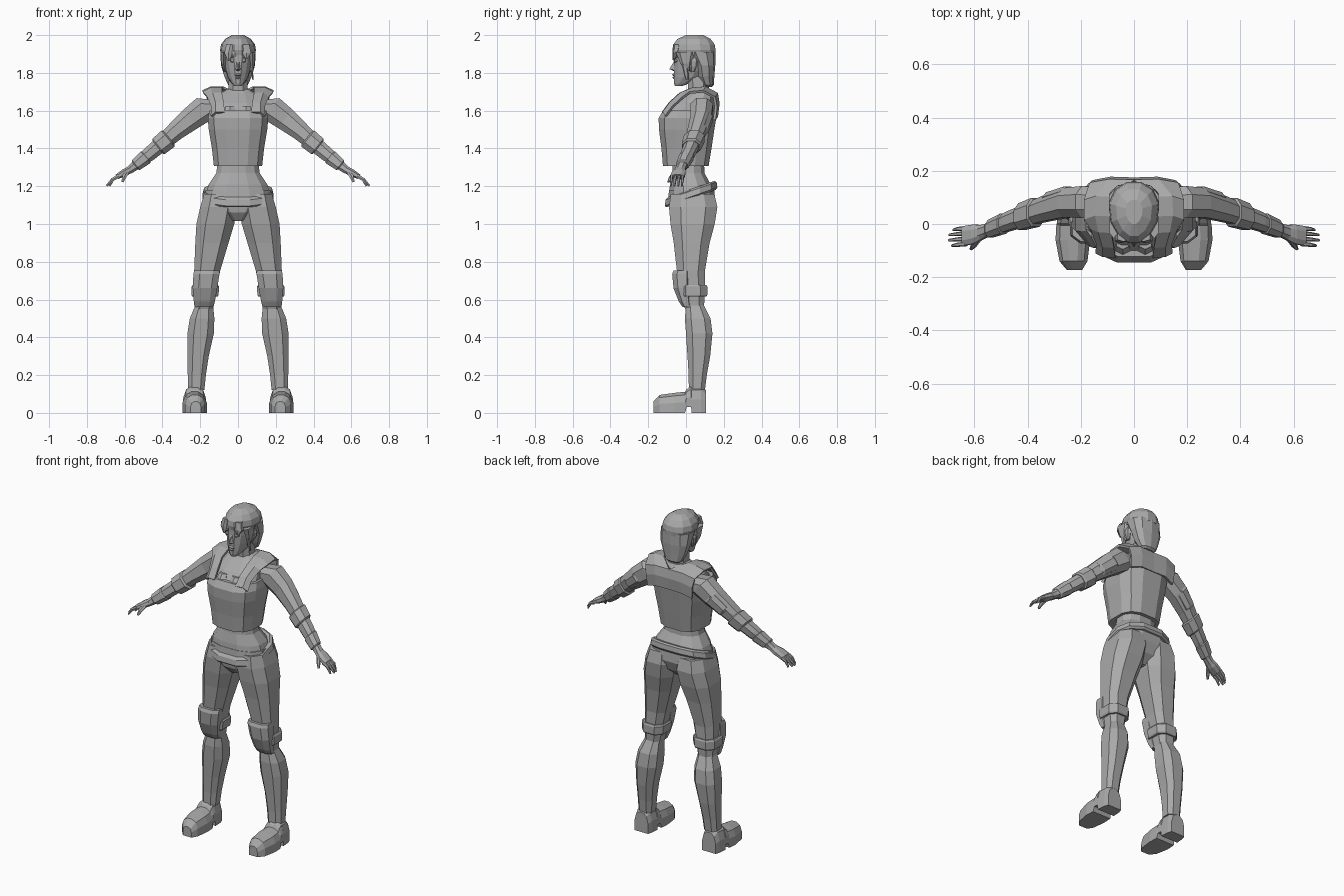
import bpy, bmesh, math
from mathutils import Vector

grey = bpy.data.materials.new("plain_grey")
grey.diffuse_color = (0.4, 0.4, 0.4, 1)


def make(name, verts, faces, mirror=False, solid=0):
    me = bpy.data.meshes.new(name)
    me.from_pydata([tuple(v) for v in verts], [], faces)
    bm = bmesh.new()
    bm.from_mesh(me)
    bmesh.ops.recalc_face_normals(bm, faces=bm.faces)
    bm.to_mesh(me)
    bm.free()
    me.materials.append(grey)
    ob = bpy.data.objects.new(name, me)
    bpy.context.collection.objects.link(ob)
    if solid:
        m = ob.modifiers.new("thickness", 'SOLIDIFY')
        m.thickness = solid
        m.offset = 0
    if mirror:
        m = ob.modifiers.new("mirror", 'MIRROR')
        m.use_mirror_merge = False
    return ob


def loft(name, rings, mirror=False):
    n, k = len(rings[0]), len(rings)
    verts = [p for r in rings for p in r]
    faces = [(i * n + j, i * n + (j + 1) % n, (i + 1) * n + (j + 1) % n, (i + 1) * n + j)
             for i in range(k - 1) for j in range(n)]
    faces += [tuple(range(n)), tuple(range((k - 1) * n, k * n))]
    return make(name, verts, faces, mirror)


def unit_ring(n, p):
    """Rounded square outline touching -1..1 on both axes."""
    f = lambda v: math.copysign(abs(v) ** p, v)
    pts = [(f(math.cos(a)), f(math.sin(a)))
           for a in ((i + 0.5) * 2 * math.pi / n for i in range(n))]
    mx, my = max(p[0] for p in pts), max(p[1] for p in pts)
    return [(x / mx, y / my) for x, y in pts]


def ring(z, x0, x1, y0, y1, n=8, p=0.75, tilt=0, taper=0):
    cx, cy, rx, ry = (x0 + x1) / 2, (y0 + y1) / 2, (x1 - x0) / 2, (y1 - y0) / 2
    return [Vector((cx + u * rx * (1 - taper * max(0, -v)), cy + v * ry, z + tilt * v * ry))
            for u, v in unit_ring(n, p)]


def body(name, rows, n=12, **kw):
    """Centred part from rows of height, half width, front, back."""
    return loft(name, [ring(z, -w, w, a, b, n, **kw) for z, w, a, b in rows])


def limb(name, rows, n=8, **kw):
    return loft(name, [ring(*r, n=n, **kw) for r in rows], True)


def tube(name, rows, up=(0.63, 0, 0.776), n=8, mirror=True):
    """Part along a free path: x, y, z, half height, half depth."""
    up = Vector(up)
    side = Vector((0, 1, 0))
    return loft(name, [[Vector(r[:3]) + up * r[3] * u + side * r[4] * v
                        for u, v in unit_ring(n, 0.85)] for r in rows], mirror)


# Vest, with straps and back panel as one folded ribbon
body("vest", [(1.31, .115, -.10, .105), (1.308, .128, -.122, .12), (1.40, .138, -.13, .135),
              (1.50, .155, -.143, .15), (1.56, .16, -.145, .16), (1.60, .15, -.122, .165)], p=.7)
rows = [(.07, .14, -.122, 1.59), (.075, .138, -.085, 1.64), (.085, .16, -.03, 1.69),
        (.085, .185, .03, 1.715), (.08, .185, .10, 1.722), (0, .165, .16, 1.69),
        (0, .155, .168, 1.64), (0, .15, .16, 1.57)]
verts = []
for xi, xo, y, z in rows:
    verts += [(xi, y, z), ((xi + xo) / 2 + .01, y + .003, z), (xo, y + (.015 if y < 0 else -.01), z - .02)]
make("vest_straps", verts, [(3 * i + j, 3 * i + j + 1, 3 * i + j + 4, 3 * i + j + 3)
                            for i in range(len(rows) - 1) for j in range(2)], True, .014)

# Upper chest and neck
body("chest", [(1.52, .12, -.11, .14), (1.60, .135, -.10, .15), (1.64, .13, -.065, .15),
               (1.69, .10, -.005, .145), (1.715, .055, .02, .13)], p=.75)
limb("bust", [(1.54, .008, .075, -.12, -.04), (1.59, .008, .075, -.123, -.04),
              (1.625, .02, .065, -.095, -.04)], n=6)
body("neck", [(1.65, .07, -.01, .135), (1.69, .052, .012, .125), (1.78, .048, .008, .115)], n=8)

# Waist, hips and belt
body("waist", [(1.34, .105, -.07, .095), (1.27, .115, -.073, .098),
               (1.21, .155, -.085, .13), (1.15, .175, -.09, .15)], p=.8)
body("hips", [(1.18, .172, -.09, .15), (1.12, .18, -.095, .155), (1.06, .11, -.085, .13),
              (1.015, .035, -.05, .08)], p=.8)
body("belt", [(1.135, .178, -.105, .158), (1.145, .187, -.112, .166),
              (1.175, .18, -.108, .162), (1.185, .165, -.095, .15)], p=.8, tilt=.35)

# Legs
limb("thigh", [(1.16, .02, .178, -.08, .15), (1.09, .006, .2, -.09, .166),
               (1.0, .02, .22, -.082, .152), (.9, .05, .226, -.065, .125),
               (.75, .095, .232, -.048, .1), (.65, .115, .232, -.04, .1),
               (.55, .132, .226, -.005, .095)])
limb("shin", [(.57, .132, .226, .0, .095), (.5, .125, .255, -.006, .13),
              (.42, .128, .268, .0, .14), (.3, .155, .267, .008, .128),
              (.2, .17, .266, .014, .11), (.12, .178, .265, .015, .1)])
limb("knee_pad", [(.755, .10, .232, -.065, .03), (.735, .098, .236, -.073, .03),
                  (.66, .11, .24, -.066, .03), (.59, .122, .234, -.038, .03),
                  (.56, .13, .23, -.018, .03)])
limb("knee_strap", [(.615, .108, .242, -.035, .108), (.625, .103, .246, -.04, .113),
                    (.668, .1, .246, -.04, .113), (.677, .106, .24, -.035, .108)])

# Boots, with an arch notch in front of the heel
sole = [(0, 0), (1, 0), (1, .5), (.88, .85), (.65, 1), (.35, 1), (.12, .85), (0, .5)]
loft("boot", [[Vector((x0 + u * (x1 - x0), y, z0 + v * (z1 - z0))) for u, v in sole]
              for y, x0, x1, z0, z1 in [
                  (-.173, .195, .252, 0, .06), (-.14, .175, .28, 0, .095),
                  (-.06, .165, .295, 0, .106), (-.005, .168, .292, 0, .112),
                  (.003, .17, .29, .03, .125), (.027, .172, .288, .03, .142),
                  (.03, .172, .288, 0, .142), (.08, .175, .283, 0, .142),
                  (.106, .183, .275, 0, .12)]], True)

# Arms, bands and cuffs
tube("arm", [(.09, .08, 1.61, .06, .055), (.175, .083, 1.612, .07, .06),
             (.25, .08, 1.557, .062, .055), (.33, .058, 1.492, .05, .048),
             (.41, .032, 1.42, .041, .04), (.47, .01, 1.37, .038, .036),
             (.555, -.025, 1.30, .023, .025), (.58, -.033, 1.282, .02, .028)])
tube("elbow_band", [(.365, .047, 1.457, .046, .046), (.37, .044, 1.452, .055, .054),
                    (.42, .028, 1.411, .052, .05), (.425, .026, 1.406, .044, .043)])
tube("upper_arm_pad", [(.235, .105, 1.57, .035, .028), (.25, .105, 1.557, .045, .036),
                       (.32, .085, 1.498, .038, .034), (.335, .075, 1.485, .03, .025)])
tube("wrist_cuff", [(.485, .004, 1.357, .034, .033), (.49, .002, 1.353, .04, .038),
                    (.54, -.018, 1.312, .033, .033), (.545, -.02, 1.308, .026, .027)])

# Hands
tube("palm", [(.565, -.03, 1.292, .019, .025), (.60, -.038, 1.272, .02, .036),
              (.64, -.045, 1.25, .014, .037)])
for i, (y, tip) in enumerate([(-.016, .683), (-.035, .698), (-.055, .7), (-.075, .688)]):
    tube(f"finger_{i + 1}", [(.63, y, 1.255, .01, .009), (.663, y - .003, 1.236, .009, .008),
                             (tip - .004, y - .006, 1.203, .005, .005)], n=6)
tube("thumb", [(.588, -.058, 1.275, .013, .012), (.602, -.08, 1.25, .011, .01),
               (.612, -.093, 1.222, .006, .006)], up=(.9, 0, .4), n=6)

# Face
body("head", [(1.73, .02, -.058, -.02), (1.745, .034, -.064, .02), (1.775, .054, -.064, .08),
              (1.81, .066, -.064, .11), (1.86, .077, -.063, .125), (1.91, .08, -.062, .13),
              (1.96, .065, -.045, .12)], p=.85, taper=.2)
make("nose", [(-.006, -.062, 1.865), (.006, -.062, 1.865), (-.016, -.06, 1.815),
              (.016, -.06, 1.815), (0, -.088, 1.82), (0, -.066, 1.81)],
     [(0, 1, 4), (0, 4, 2), (1, 3, 4), (2, 4, 5), (4, 3, 5), (0, 2, 5, 3, 1)])
body("upper_lip", [(1.784, .021, -.068, -.05), (1.789, .018, -.074, -.05), (1.797, .007, -.067, -.05)], n=8)
body("lower_lip", [(1.768, .008, -.066, -.05), (1.776, .015, -.072, -.05), (1.782, .019, -.067, -.05)], n=8)
limb("eye", [(1.856, .024, .034, -.061, -.045), (1.861, .018, .043, -.064, -.04),
             (1.868, .018, .043, -.063, -.04), (1.873, .024, .038, -.060, -.045)])
limb("eyebrow", [(1.881, .014, .048, -.064, -.03), (1.886, .013, .052, -.067, -.03),
                 (1.891, .018, .048, -.063, -.03)], n=6)
limb("ear", [(1.805, .066, .076, .025, .045), (1.835, .068, .087, .02, .06),
             (1.862, .07, .09, .02, .064), (1.875, .07, .084, .03, .058)], n=6)

# Hair: crown, back fall, fringe and side strands
body("hair_crown", [(1.895, .088, -.066, .155), (1.92, .095, -.072, .157), (1.95, .09, -.068, .152),
                    (1.98, .068, -.045, .13), (2.0, .032, 0, .09)], p=.9, taper=.25)
body("hair_back", [(1.725, .035, .105, .135), (1.735, .052, .085, .147), (1.78, .072, .06, .15),
                   (1.84, .09, .045, .155), (1.91, .094, .0, .157)], n=10, p=.85)
limb("hair_temple", [(1.81, .064, .076, .0, .02), (1.85, .066, .088, -.03, .03),
                     (1.91, .06, .092, -.055, .05)], n=6)
for i, (x, z, w) in enumerate([(-.05, 1.865, .022), (-.015, 1.885, .02), (.045, 1.875, .024)]):
    loft(f"fringe_{i + 1}", [ring(z, x - .004, x + .004, -.07, -.055, 6),
                             ring(1.905, x - w, x + w, -.072, -.04, 6),
                             ring(1.95, x * .8 - w, x * .8 + w, -.066, -.03, 6)])
loft("loose_strand", [ring(1.762, .077, .083, .0, .012, 6), ring(1.80, .068, .08, -.012, .012, 6),
                      ring(1.87, .068, .086, -.03, .01, 6)])
